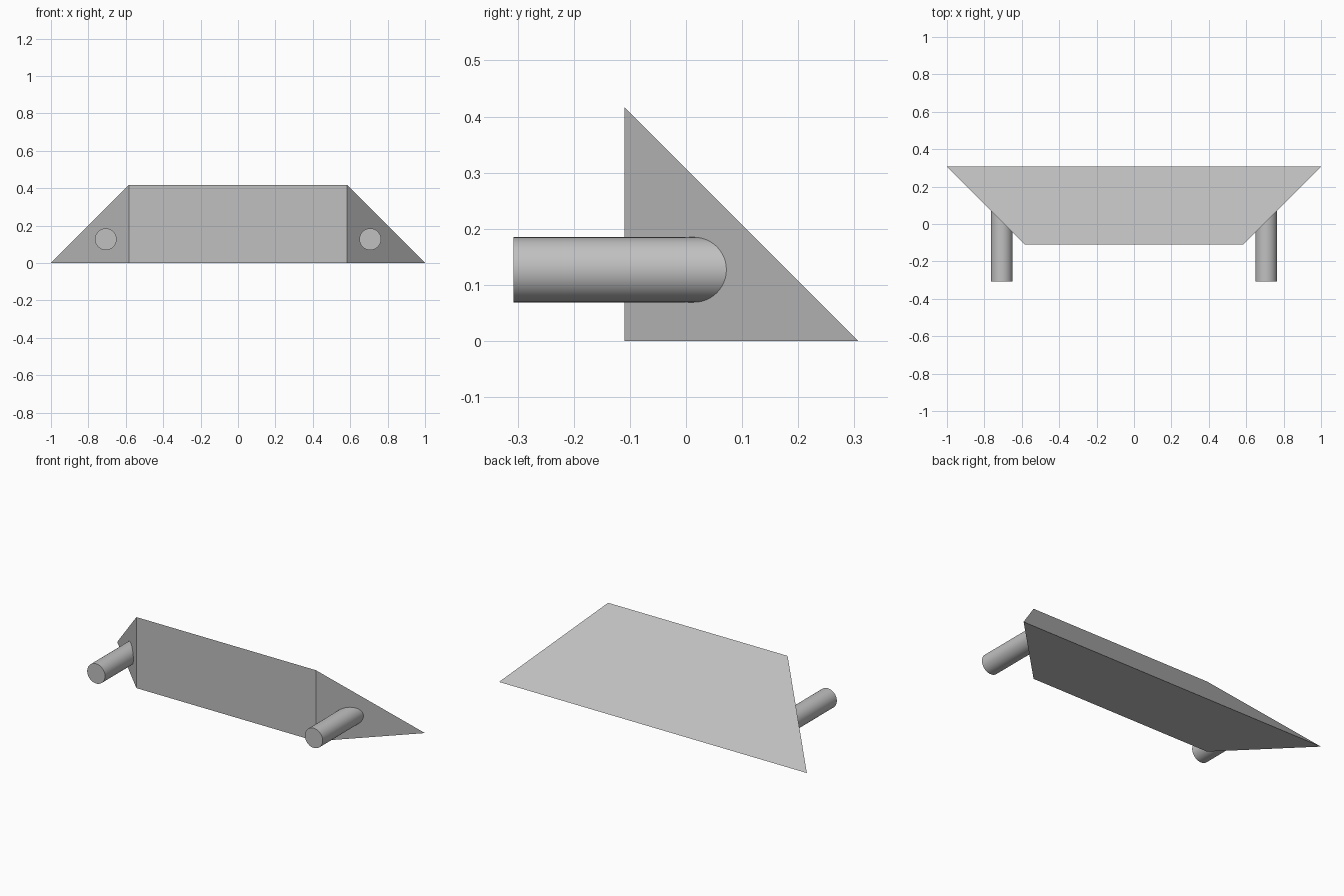
import bpy
import bmesh
import math

if "Cube" in bpy.data.objects:
    bpy.data.objects.remove(bpy.data.objects["Cube"], do_unlink=True)

# Main dimensions
HALF_BACK, HALF_FRONT = 1.0, 0.583
FRONT_Y, BACK_Y = -0.11, 0.307
HEIGHT = 0.417
PEG_X, PEG_Z, PEG_RADIUS = 0.707, 0.127, 0.058
PEG_FRONT, PEG_END = -0.307, 0.085

# Single grey material
grey = bpy.data.materials.new("light_grey")
grey.use_nodes = True
colour = (0.53, 0.53, 0.53, 1)
grey.diffuse_color = colour
grey.node_tree.nodes["Principled BSDF"].inputs["Base Color"].default_value = colour


def add_object(name, bm):
    bmesh.ops.recalc_face_normals(bm, faces=bm.faces)
    mesh = bpy.data.meshes.new(name)
    bm.to_mesh(mesh)
    bm.free()
    mesh.materials.append(grey)
    obj = bpy.data.objects.new(name, mesh)
    bpy.context.collection.objects.link(obj)
    return obj


# Wedge body: trapezoid base rising to a straight front ridge
bm = bmesh.new()
ends = []
for side in (-1, 1):
    ends.append([bm.verts.new((side * x, y, z)) for x, y, z in (
        (HALF_BACK, BACK_Y, 0), (HALF_FRONT, FRONT_Y, 0), (HALF_FRONT, FRONT_Y, HEIGHT))])
    bm.faces.new(ends[-1])
right, left = ends
for i in range(3):
    j = (i + 1) % 3
    bm.faces.new((right[i], right[j], left[j], left[i]))
add_object("wedge_body", bm)

# Pegs projecting forward from the slanted side walls
for name, side in (("right_peg", -1), ("left_peg", 1)):
    bm = bmesh.new()
    bmesh.ops.create_cone(bm, cap_ends=True, segments=48, radius1=PEG_RADIUS,
                          radius2=PEG_RADIUS, depth=PEG_END - PEG_FRONT)
    peg = add_object(name, bm)
    peg.rotation_euler.x = math.pi / 2
    peg.location = (side * PEG_X, (PEG_FRONT + PEG_END) / 2, PEG_Z)
    bpy.ops.object.select_all(action="DESELECT")
    peg.select_set(True)
    bpy.context.view_layer.objects.active = peg
    bpy.ops.object.shade_smooth_by_angle(angle=math.radians(30))
